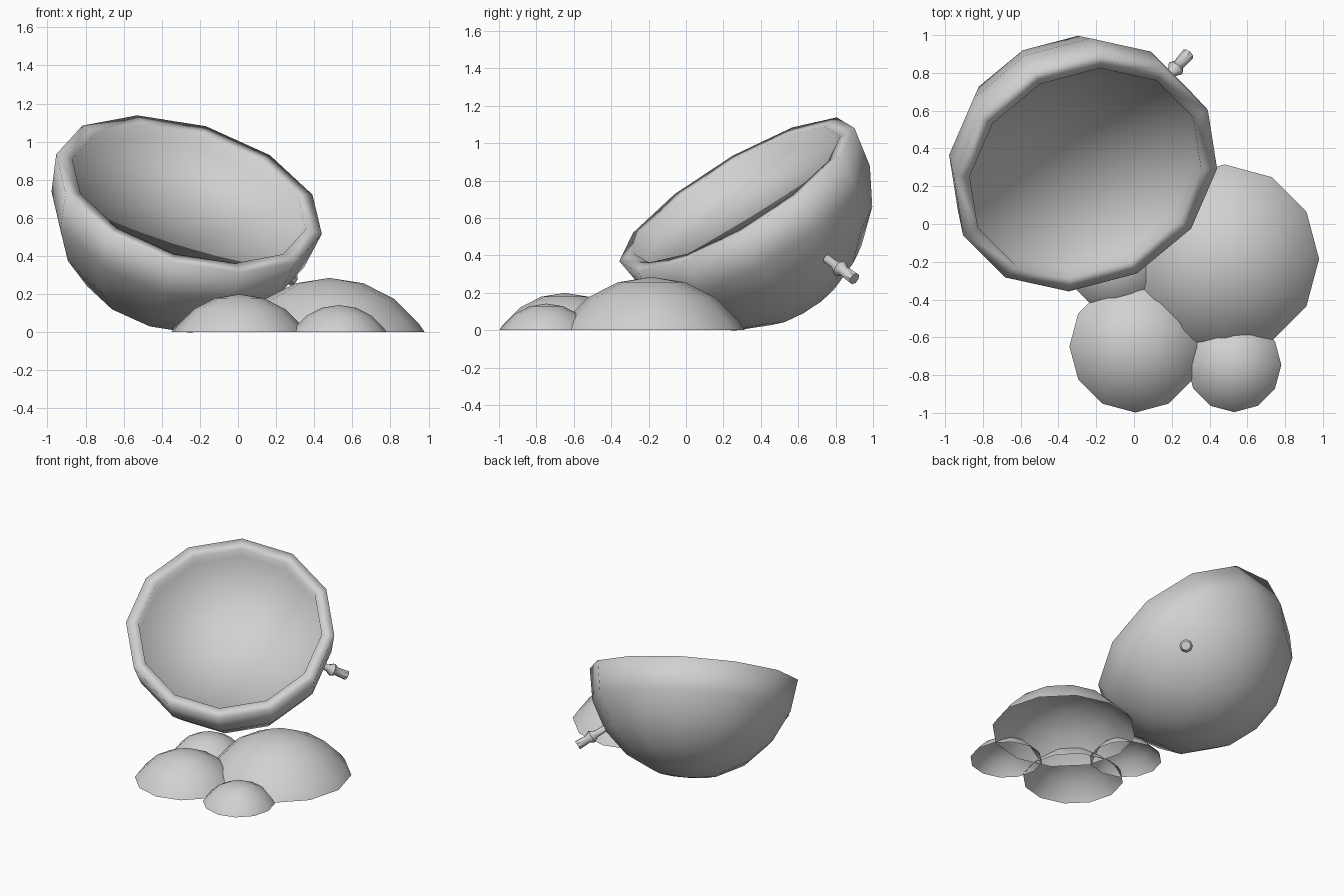
import bpy, bmesh
from math import sin, cos, radians, pi
from mathutils import Vector, Matrix

cube = bpy.data.objects.get("Cube")
if cube:
    bpy.data.objects.remove(cube, do_unlink=True)

grey = bpy.data.materials.new("mid_grey")
grey.use_nodes = True
grey.diffuse_color = (0.64, 0.64, 0.64, 1)
grey.node_tree.nodes["Principled BSDF"].inputs["Base Color"].default_value = (0.64, 0.64, 0.64, 1)


def lathe(name, profile, sides, frame):
    """Turn a (radius, height) profile around local z, then place it by frame."""
    bm = bmesh.new()
    verts = [bm.verts.new((r, 0, z)) for r, z in profile]
    edges = [bm.edges.new(pair) for pair in zip(verts, verts[1:])]
    bmesh.ops.spin(bm, geom=verts + edges, cent=(0, 0, 0), axis=(0, 0, 1),
                   angle=2 * pi, steps=sides, use_duplicate=False)
    bmesh.ops.remove_doubles(bm, verts=bm.verts, dist=0.0005)
    bmesh.ops.recalc_face_normals(bm, faces=bm.faces)
    mesh = bpy.data.meshes.new(name)
    bm.to_mesh(mesh)
    bm.free()
    mesh.materials.append(grey)
    mesh.transform(frame)
    mesh.shade_smooth()
    obj = bpy.data.objects.new(name, mesh)
    bpy.context.collection.objects.link(obj)
    return obj


def make_frame(origin, x_hint, axis):
    z = Vector(axis).normalized()
    x = Vector(x_hint)
    x = (x - z * x.dot(z)).normalized()
    y = z.cross(x)
    return Matrix.Translation(origin) @ Matrix((x, y, z)).transposed().to_4x4()


# Tilted bowl: outer hemisphere, flat rim, short inner wall and a flat recessed face
bowl_centre = Vector((-0.257, 0.272, 0.725))
outer_radius, inner_radius, recess = 0.728, 0.64, 0.09
bowl_profile = [(outer_radius * sin(radians(a)), -outer_radius * cos(radians(a)))
                for a in range(0, 91, 18)]
bowl_profile += [(inner_radius, 0), (inner_radius, -recess), (0, -recess)]
lathe("bowl", bowl_profile, 12,
      make_frame(bowl_centre, (-0.27, 0.53, 0.41), (0.262, -0.503, 0.823)))

# Small peg with a flared collar, pointing out of the bowl wall
peg_profile = [(0, 0.67), (0.025, 0.67), (0.025, 0.79), (0.047, 0.83),
               (0.03, 0.86), (0.034, 0.945), (0, 0.945)]
peg = lathe("peg", peg_profile, 8,
            make_frame(bowl_centre, (0, 0, 1), (0.575, 0.665, -0.476)))
bpy.context.view_layer.objects.active = peg
peg.select_set(True)
bpy.ops.object.shade_smooth_by_angle(angle=radians(40))

# Low mounds: hollow sphere caps open at the ground
cap_radius, cap_drop = 0.58, 0.295
cap = [(cap_radius * sin(radians(a)), cap_radius * cos(radians(a)) - cap_drop)
       for a in (0, 18, 36, 54)] + [(0.5, 0)]
mounds = {
    "large_mound": (0.48, -0.185, 1.0),
    "front_mound": (0.008, -0.648, 0.7),
    "small_front_mound": (0.53, -0.746, 0.5),
    "small_rear_mound": (-0.1, -0.21, 0.5),
}
for name, (x, y, size) in mounds.items():
    lathe(name, cap, 12, Matrix.Translation((x, y, 0)) @ Matrix.Scale(size, 4))
